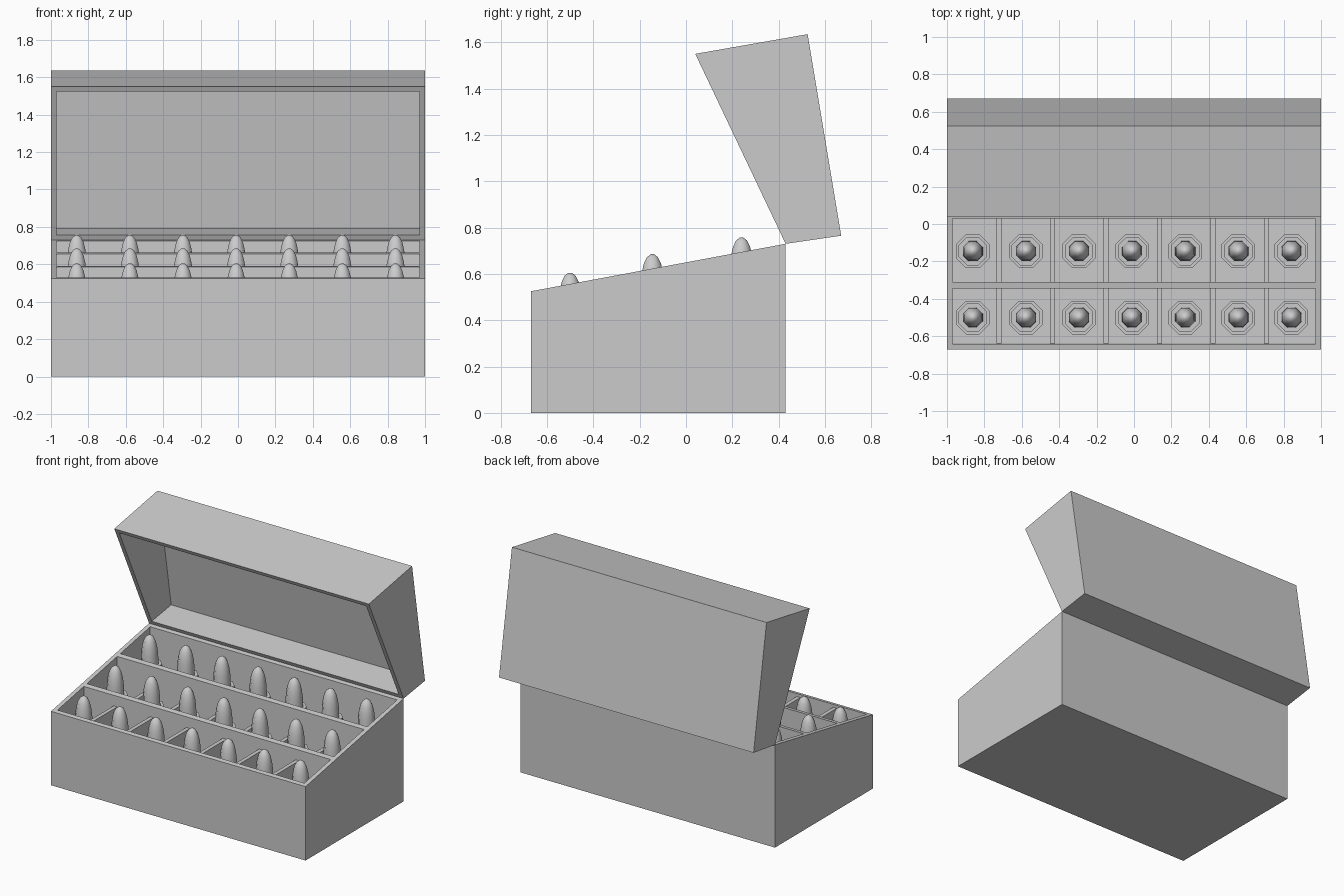
import bpy, bmesh, math
from mathutils import Vector

if "Cube" in bpy.data.objects:
    bpy.data.objects.remove(bpy.data.objects["Cube"])

WALL = 0.03
FRONT, BACK = -0.67, 0.43


def slope(y):
    return 0.525 + (y - FRONT) * (0.73 - 0.525) / (BACK - FRONT)


def finish(name, bm):
    bmesh.ops.recalc_face_normals(bm, faces=bm.faces)
    me = bpy.data.meshes.new(name)
    bm.to_mesh(me)
    bm.free()
    ob = bpy.data.objects.new(name, me)
    bpy.context.collection.objects.link(ob)
    return ob


def open_box(name, profile):
    """Hollow box from a (y, z) quad; the edge between points 0 and 1 is open."""
    p = [Vector(q) for q in profile]

    def toward(a, b):
        return (p[b] - p[a]).normalized() * WALL
    inner = [p[0] + toward(0, 1), p[1] + toward(1, 0),
             p[2] + toward(2, 3) + toward(2, 1), p[3] + toward(3, 2) + toward(3, 0)]
    bm = bmesh.new()

    def ring(pts, x):
        return [bm.verts.new((x, q.x, q.y)) for q in pts]
    shells = []
    for pts, hw in ((p, 1.0), (inner, 1.0 - WALL)):
        left, right = ring(pts, -hw), ring(pts, hw)
        bm.faces.new(left)
        bm.faces.new(right)
        for i in (1, 2, 3):
            j = (i + 1) % 4
            bm.faces.new((left[i], left[j], right[j], right[i]))
        shells.append((left[0], left[1], right[1], right[0]))
    # rim joining outer and inner shells
    o, n = shells
    for i in range(4):
        j = (i + 1) % 4
        bm.faces.new((o[i], o[j], n[j], n[i]))
    return finish(name, bm)


def divider(name, x0, x1, y0, y1, top0, top1):
    bm = bmesh.new()
    bmesh.ops.create_cube(bm, size=1)
    for v in bm.verts:
        back, up = v.co.y > 0, v.co.z > 0
        v.co = (x1 if v.co.x > 0 else x0, y1 if back else y0,
                (top1 if back else top0) if up else WALL)
    return finish(name, bm)


def lathe(name, profile, x, y, sides=8):
    bm = bmesh.new()
    rings = []
    for r, z in profile:
        rings.append([bm.verts.new((x + r * math.cos(math.tau * (k + 0.5) / sides),
                                    y + r * math.sin(math.tau * (k + 0.5) / sides), z))
                      for k in range(sides)])
    for a, b in zip(rings, rings[1:]):
        for k in range(sides):
            m = (k + 1) % sides
            bm.faces.new((a[k], a[m], b[m], b[k]))
    bm.faces.new(rings[0])
    bm.faces.new(rings[-1])
    ob = finish(name, bm)
    bpy.context.view_layer.objects.active = ob
    ob.select_set(True)
    bpy.ops.object.shade_smooth_by_angle(angle=math.radians(50))
    ob.select_set(False)
    return ob


# Case and tilted-open lid
open_box("case", [(FRONT, 0.525), (BACK, 0.73), (BACK, 0), (FRONT, 0)])
open_box("lid", [(BACK, 0.73), (0.04, 1.55), (0.525, 1.635), (0.67, 0.765)])

# Long dividers, flush with the sloping top
for i, (a, b) in enumerate(((-0.345, -0.31), (0.03, 0.065))):
    divider(f"row_divider_{i}", -0.97, 0.97, a, b, slope(a), slope(b))

# Short dividers between the columns
for r, (a, b, top) in enumerate(((-0.64, -0.345, 0.51), (-0.31, 0.03, 0.48),
                                 (0.065, 0.40, 0.48))):
    for c in range(6):
        x = -0.722 + 0.286 * c
        divider(f"cell_divider_{r}_{c}", x - 0.014, x + 0.014, a, b, top, top)

# Pointed sticks standing in stepped holders
for r, (y, tip) in enumerate(((-0.50, 0.605), (-0.145, 0.685), (0.24, 0.757))):
    for c in range(7):
        x = -0.862 + 0.284 * c
        lathe(f"holder_{r}_{c}", [(0.097, WALL), (0.097, tip - 0.24), (0.082, tip - 0.24),
                                  (0.082, tip - 0.20), (0.06, tip - 0.20)], x, y)
        lathe(f"stick_{r}_{c}", [(0.058, tip - 0.20), (0.056, tip - 0.13), (0.050, tip - 0.08),
                                 (0.040, tip - 0.04), (0.026, tip - 0.013), (0.008, tip)], x, y)
